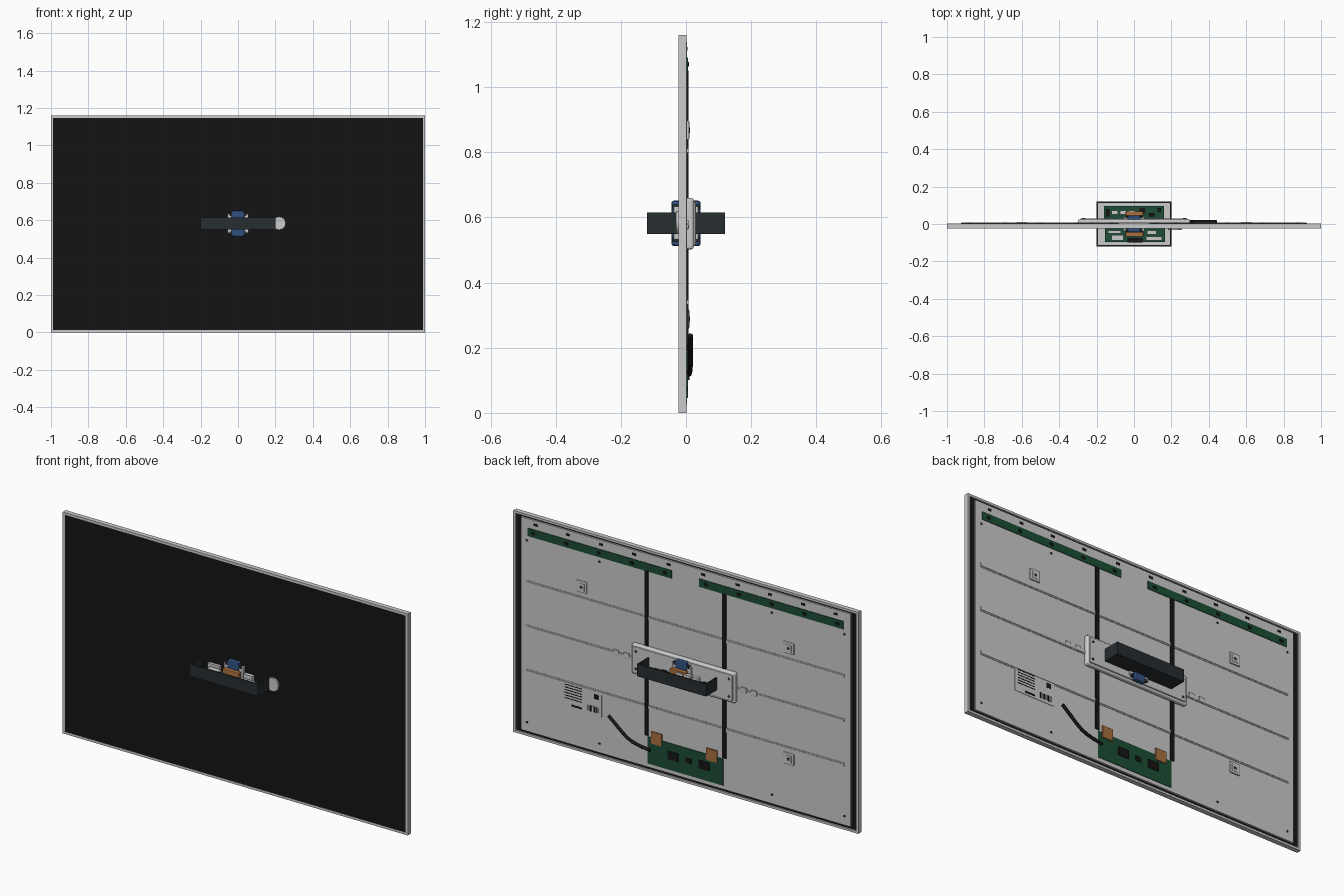
import bpy, bmesh
from math import radians

if "Cube" in bpy.data.objects:
    bpy.data.objects.remove(bpy.data.objects["Cube"])


def mat(name, r, g, b):
    m = bpy.data.materials.new(name)
    m.diffuse_color = (r, g, b, 1)
    m.use_nodes = True
    m.node_tree.nodes["Principled BSDF"].inputs["Base Color"].default_value = m.diffuse_color
    return m


SCREEN = mat("screen_black", .007, .007, .007)
DARK = mat("dark_plastic", .02, .026, .03)
BLACK = mat("black", .008, .008, .009)
GREEN = mat("board_green", .012, .075, .035)
COPPER = mat("copper", .4, .16, .05)
BLUE = mat("blue", .03, .08, .22)
STEEL = mat("steel", .55, .56, .57)


def finish(name, bm, m):
    me = bpy.data.meshes.new(name)
    bm.to_mesh(me)
    bm.free()
    ob = bpy.data.objects.new(name, me)
    bpy.context.collection.objects.link(ob)
    if m:
        me.materials.append(m)
    return ob


def boxes(name, spans, m=None, bevel=0, seg=2):
    """One object from (x0, x1, y0, y1, z0, z1) spans."""
    bm = bmesh.new()
    for x0, x1, y0, y1, z0, z1 in spans:
        vs = bmesh.ops.create_cube(bm, size=1)["verts"]
        for v in vs:
            v.co = (x0 + (v.co.x + .5) * (x1 - x0), y0 + (v.co.y + .5) * (y1 - y0),
                    z0 + (v.co.z + .5) * (z1 - z0))
    ob = finish(name, bm, m)
    if bevel:
        b = ob.modifiers.new("bevel", 'BEVEL')
        b.width, b.segments = bevel, seg
    return ob


def plates(name, centres, w, h, y0, y1, m=None, bevel=0):
    """Equal plates facing back, centred on (x, z) points."""
    return boxes(name, [(x - w / 2, x + w / 2, y0, y1, z - h / 2, z + h / 2)
                        for x, z in centres], m, bevel)


def discs(name, centres, r, y0, y1, m=None, n=16):
    for i, (x, z) in enumerate(centres):
        bpy.ops.mesh.primitive_cylinder_add(vertices=n, radius=r, depth=y1 - y0,
                                            location=(x, (y0 + y1) / 2, z),
                                            rotation=(radians(90), 0, 0))
        ob = bpy.context.object
        ob.name = f"{name}_{i}"
        if m:
            ob.data.materials.append(m)
        bpy.ops.object.shade_smooth_by_angle()


H, F, B = 1.16, -.023, .002          # height, front and back of the panel

# Outer frame, screen, back plate and dark side channels
boxes("frame", [(-1, -.988, F, B, 0, H), (.988, 1, F, B, 0, H),
                (-.988, .988, F, B, 0, .012), (-.988, .988, F, B, H - .012, H)], STEEL)
boxes("screen", [(-.99, .99, F + .001, -.012, .01, H - .01)], SCREEN)
boxes("back_plate", [(-.955, .955, -.012, .003, .025, H - .02)], STEEL)
boxes("side_channel", [(-.99, -.953, -.013, -.006, .01, H - .01),
                       (.953, .99, -.013, -.006, .01, H - .01),
                       (-.96, .96, -.013, -.006, .01, .03),
                       (-.96, .96, -.013, -.006, H - .03, H - .01)], BLACK)

# Slots along the top edge, and screws
plates("top_slot", [(s * x, 1.118) for s in (-1, 1) for x in (.1, .3, .49, .68, .87)],
       .022, .012, 0, .0045, BLACK)
discs("plate_screw", [(s * x, z) for s in (-1, 1) for x in (.5, .92) for z in (.073, 1.025)],
      .006, 0, .005, DARK, 12)

# Stiffening ribs: raised band with a thin ridge
for i, z in enumerate((.34, .572, .805)):
    boxes(f"rib_{i}", [(-.925, .925, 0, .005, z - .011, z + .011),
                       (-.922, .922, 0, .007, z - .005, z + .005)], STEEL)
plates("rib_clip", [(s * x, .578) for s in (-1, 1) for x in (.34, .4)], .03, .026, 0, .009, STEEL)

# Mounting bosses
spots = [(-.6, .868), (.6, .868), (-.6, .288)]
plates("mount_boss", spots, .06, .06, 0, .01, STEEL, .004)
plates("mount_boss_inset", spots, .036, .036, 0, .0115)
discs("mount_hole", spots, .008, 0, .012, DARK)

# Label with dark bars
boxes("label", [(.485, .72, 0, .005, .215, .345)])
bars = [(.6, .7, .004, .006, .33 - i * .014, .334 - i * .014) for i in range(6)]
bars += [(.5 + i * .008, .504 + i * .008, .004, .006, .23, .26) for i in range(9)]
bars += [(.505, .53, .004, .006, .3, .325), (.6, .66, .004, .006, .225, .235)]
boxes("label_bars", bars, BLACK)

# Top driver boards with chips, and ribbons running down
boxes("driver_board", [(-.915, -.08, 0, .006, 1.05, 1.092), (.08, .915, 0, .006, 1.05, 1.092)], GREEN)
plates("driver_chip", [(s * (.12 + .19 * i), 1.071) for s in (-1, 1) for i in range(5)],
       .02, .014, .004, .009, BLACK)
boxes("ribbon", [(s * .225 - .011, s * .225 + .011, 0, .008, .19, 1.052) for s in (-1, 1)], BLACK)

# Lower control board
boxes("control_board", [(-.22, .22, 0, .006, .045, .185)], GREEN)
plates("board_connector", [(.165, .188), (-.155, .188)], .062, .062, .003, .011, COPPER)
plates("large_chip", [(.07, .122), (-.11, .122)], .06, .042, .005, .011, BLACK)
plates("small_chip", [(-.02, .122)], .034, .026, .005, .01, BLACK)

# Power cable
cu = bpy.data.curves.new("cable", 'CURVE')
cu.dimensions = '3D'
cu.bevel_depth, cu.bevel_resolution, cu.use_fill_caps = .008, 3, True
sp = cu.splines.new('NURBS')
pts = [(.44, .013, .238), (.38, .013, .19), (.34, .014, .15), (.28, .012, .128), (.2, .01, .12)]
sp.points.add(len(pts) - 1)
for p, c in zip(sp.points, pts):
    p.co = (*c, 1)
sp.use_endpoint_u, sp.order_u = True, 4
cable = bpy.data.objects.new("cable", cu)
bpy.context.collection.objects.link(cable)
cu.materials.append(BLACK)

# Rear housing with raised lid
boxes("rear_housing", [(-.3, .3, -.002, .024, .502, .66)], None, .009, 3)
boxes("rear_housing_lid", [(-.288, .288, .01, .03, .514, .648)], None, .004)
discs("housing_screw", [(s * .27, z) for s in (-1, 1) for z in (.535, .627)], .007, .02, .031, DARK, 12)

# Open electronics tray through the panel
T, Y, Z0, Z1 = .2, .119, .55, .615
boxes("tray", [(-T, T, -Y, Y, Z0, Z0 + .007),
               (-T, -T + .007, -Y, Y, Z0, Z1), (T - .007, T, -Y, Y, Z0, Z1),
               (-T, T, -Y, -Y + .007, Z0, Z1), (-T, T, Y - .007, Y, Z0, Z1)], DARK)
boxes("tray_liner", [(-.192, .192, -.111, .111, Z0 + .006, Z0 + .011)])
boxes("rear_circuit", [(-.16, .16, .03, .097, .565, .57)], GREEN)
boxes("front_circuit", [(-.155, .165, -.095, -.02, .565, .57)], GREEN)
boxes("pin_header", [(-.12 + i * .045, -.085 + i * .045, .052, .072, .57, .605) for i in range(3)])
boxes("metal_module", [(-.12, -.055, -.088, -.06, .57, .6), (.065, .15, -.088, -.066, .57, .595),
                       (-.14, -.07, -.052, -.035, .57, .61), (.07, .12, -.055, -.035, .57, .61)], STEEL)
boxes("tray_chip", [(.03, .06, .055, .085, .57, .578), (.08, .11, .04, .06, .57, .58),
                    (.125, .145, .065, .085, .57, .585), (-.035, .045, -.1, -.075, .57, .58),
                    (-.15, -.13, .04, .08, .57, .58)], BLACK)
boxes("copper_coil", [(-.045, .05, s * .055 - .012, s * .055 + .012, .57, .612) for s in (-1, 1)],
      COPPER, .004)

# Central clamp block passing through above and below the tray
boxes("clamp_block", [(-.056, .056, -.038, .038, .532, .634)], STEEL, .003)
boxes("clamp_core", [(-.034, .034, -.045, .045, .512, .652)], BLUE, .008)
boxes("clamp_band", [(-.046, .046, -.042, .042, .524, .54), (-.046, .046, -.042, .042, .624, .64)], DARK)

# Round sensor cap at the front
discs("sensor_cap", [(.22, .584)], .035, -.031, -.02, None, 40)
